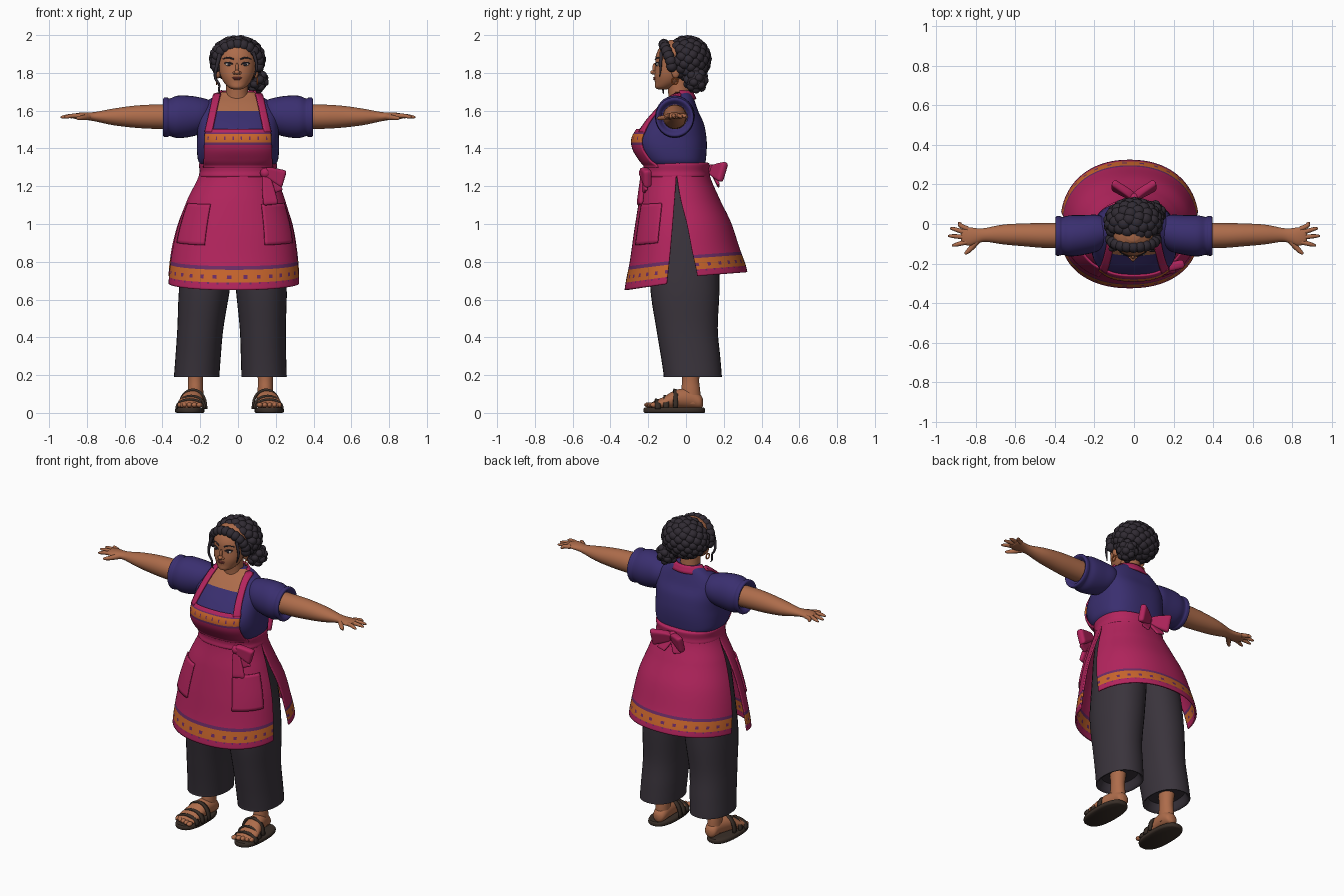
import bpy, bmesh, math
from mathutils import Vector, Matrix

if "Cube" in bpy.data.objects:
    bpy.data.objects.remove(bpy.data.objects["Cube"])


def material(name, *rgb):
    m = bpy.data.materials.new(name)
    m.use_nodes = True
    m.diffuse_color = (*rgb, 1)
    m.node_tree.nodes["Principled BSDF"].inputs["Base Color"].default_value = (*rgb, 1)
    return m


skin = material("warm brown skin", .42, .15, .07)
black = material("soft black hair", .03, .024, .033)
pink = material("raspberry cloth", .45, .018, .11)
orange = material("orange trim", .58, .13, .025)
purple = material("violet trim", .15, .025, .13)
navy = material("indigo blouse", .042, .028, .16)
grey = material("charcoal trousers", .042, .034, .045)
leather = material("dark leather", .04, .027, .02)
lip = material("rose lips", .27, .06, .05)
white = material("eye white", .6, .55, .5)


def finish(name, bm, mats, angle=50, thick=0):
    bmesh.ops.recalc_face_normals(bm, faces=bm.faces)
    me = bpy.data.meshes.new(name)
    bm.to_mesh(me)
    bm.free()
    for m in mats:
        me.materials.append(m)
    ob = bpy.data.objects.new(name, me)
    bpy.context.collection.objects.link(ob)
    bpy.ops.object.select_all(action='DESELECT')
    ob.select_set(True)
    bpy.context.view_layer.objects.active = ob
    bpy.ops.object.shade_smooth_by_angle(angle=math.radians(angle))
    if thick:
        mod = ob.modifiers.new("thickness", 'SOLIDIFY')
        mod.thickness, mod.offset = thick, 0
    return ob


def sheet(name, fn, mats, nu=24, nv=24, closed=False, rule=None, thick=0):
    """Grid surface fn(u, v); closed wraps u and caps both ends."""
    bm = bmesh.new()
    cols = nu if closed else nu + 1
    grid = [[bm.verts.new(fn(i / nu, j / nv)) for i in range(cols)] for j in range(nv + 1)]
    for j in range(nv):
        for i in range(nu):
            k = (i + 1) % cols
            f = bm.faces.new((grid[j][i], grid[j][k], grid[j + 1][k], grid[j + 1][i]))
            if rule:
                f.material_index = rule((i + .5) / nu, (j + .5) / nv, f.calc_center_median())
    if closed:
        bm.faces.new(grid[0])
        bm.faces.new(grid[-1])
    return finish(name, bm, mats, thick=thick)


def ring_at(rings, s):
    """Smooth interpolation through a list of tuples."""
    n = len(rings) - 1
    i = min(int(s * n), n - 1)
    t = s * n - i
    a, b, c, d = (rings[min(max(i + k, 0), n)] for k in (-1, 0, 1, 2))
    return [q + .5 * t * (r - p + t * (2 * p - 5 * q + 4 * r - w + t * (3 * (q - r) + w - p)))
            for p, q, r, w in zip(a, b, c, d)]


def oval(th, p):
    c, s = math.cos(th), math.sin(th)
    return (math.copysign(abs(c) ** (2 / p), c), math.copysign(abs(s) ** (2 / p), s))


def loft(name, rings, mats, axis=2, p=2, nu=32, steps=5, rule=None):
    """Rings are (position on axis, centre a, centre b, radius a, radius b)."""
    def fn(u, v):
        t, a, b, ra, rb = ring_at(rings, v)
        c, s = oval(u * math.tau, p)
        out = [a + ra * c, b + rb * s]
        out.insert(axis, t)
        return out
    return sheet(name, fn, mats, nu, steps * (len(rings) - 1), True, rule)


def front_of(rings, x, z, p, off=0):
    """Point on the front of an upright loft, pushed out by off."""
    lo, hi = 0, 1
    for _ in range(20):
        mid = (lo + hi) / 2
        lo, hi = (mid, hi) if ring_at(rings, mid)[0] < z else (lo, mid)
    _, cx, cy, rx, ry = ring_at(rings, lo)
    k = min(abs((x - cx) / rx), 1)
    return (x, cy - ry * (1 - k ** p) ** (1 / p) - off, z)


def blobs(name, items, mat, sub=3):
    bm = bmesh.new()
    for loc, size in items:
        bmesh.ops.create_icosphere(bm, subdivisions=sub, radius=1,
                                   matrix=Matrix.LocRotScale(Vector(loc), None, Vector(size)))
    return finish(name, bm, [mat])


def tube(name, pts, radii, mat):
    cu = bpy.data.curves.new(name, 'CURVE')
    cu.dimensions, cu.bevel_depth, cu.bevel_resolution, cu.use_fill_caps = '3D', 1, 3, True
    sp = cu.splines.new('NURBS')
    sp.points.add(len(pts) - 1)
    for q, co, r in zip(sp.points, pts, radii):
        q.co, q.radius = (*co, 1), r
    sp.use_endpoint_u, sp.order_u = True, 3
    cu.materials.append(mat)
    ob = bpy.data.objects.new(name, cu)
    bpy.context.collection.objects.link(ob)
    bpy.ops.object.select_all(action='DESELECT')
    ob.select_set(True)
    bpy.context.view_layer.objects.active = ob
    bpy.ops.object.convert(target='MESH')


def ribbon(name, start, end, side, w0, w1, thick):
    a, b, s = Vector(start), Vector(end), Vector(side).normalized()
    ob = sheet(name, lambda u, v: a.lerp(b, v) + s * (u - .5) * (w0 + (w1 - w0) * v ** .6),
               [pink], 4, 5, thick=thick)
    ob.modifiers.new("soften", 'SUBSURF').levels = 2


# Blouse body with bare neckline
torso = [(1.31, 0, -.055, .195, .155), (1.34, 0, -.065, .212, .17), (1.40, 0, -.08, .218, .19),
         (1.46, 0, -.082, .217, .19), (1.53, 0, -.065, .215, .16), (1.59, 0, -.05, .21, .118),
         (1.64, 0, -.035, .175, .085), (1.68, 0, -.02, .12, .055), (1.70, 0, -.02, .08, .04)]
P = 2.6
loft("blouse", torso, [navy, skin], p=P, nu=64, steps=6,
     rule=lambda u, v, c: int(c.z > 1.603 and c.y < -.03 and abs(c.x) < .11))
loft("neck", [(1.60, -.005, -.03, .075, .06), (1.68, -.005, -.035, .06, .058),
              (1.79, -.005, -.045, .06, .06)], [skin])


# Apron bib, straps and neck loop
def bib(u, v):
    z = 1.30 + .2 * v
    return front_of(torso, (2 * u - 1) * (.18 - .008 * v), z, P, .01)


def bib_rule(u, v, c):
    if .65 < v < .88:
        return 2 if .72 < v < .8 and int(u * 48) % 6 == 2 else 1
    return 2 if .6 < v < .65 or .88 < v < .91 else 0


sheet("apron_bib", bib, [pink, orange, purple], 48, 32, rule=bib_rule, thick=.01)
for s, side in ((-1, "right"), (1, "left")):
    sheet(side + "_apron_strap", lambda u, v: front_of(
        torso, s * (.138 - .045 * v + .036 * u), 1.485 + .205 * v, P, .012), [pink], 4, 20, thick=.012)
sheet("neck_loop", lambda u, v: (.115 * math.cos(u * math.pi) * (1 - .25 * v),
      -.035 + (.085 - .02 * v) * math.sin(u * math.pi), 1.66 + .045 * v), [pink], 24, 3, thick=.012)

# Waistband and skirt panels, split at both sides
loft("waistband", [(1.245, 0, -.05, .2, .165), (1.255, 0, -.05, .207, .175), (1.28, 0, -.05, .203, .172),
                   (1.315, 0, -.05, .207, .175), (1.325, 0, -.05, .198, .165)], [pink], p=2.3, nu=48)
FRONT = [(0, -.05, .198, .165), (-.01, -.05, .255, .195), (-.015, -.05, .302, .22),
         (-.02, -.05, .33, .242), (-.022, -.05, .345, .27)]
BACK = [(0, -.05, .198, .168), (-.01, -.04, .25, .21), (-.015, -.02, .3, .253),
        (-.02, -.01, .33, .287), (-.022, 0, .345, .32)]


def skirt(rings, sign, out=0):
    def fn(u, v):
        cx, cy, rx, ry = ring_at(rings, v)
        edge = .16 * v
        c, s = oval(edge + u * (math.pi - 2 * edge), 2.2)
        low = .69 - .04 * s if sign < 0 else .72 + .025 * s
        return (cx + (rx + out) * c, cy + sign * (ry + out) * s, 1.27 + (low - 1.27) * v)
    return fn


def hem_rule(u, v, c):
    if .825 < v < .94:
        return 2 if .87 < v < .9 and int(u * 96) % 7 < 2 else 1
    return 2 if .79 < v < .825 or (.94 < v < .955 and int(u * 96) % 5 == 0) else 0


for name, rings, sign in (("apron_front", FRONT, -1), ("apron_back", BACK, 1)):
    sheet(name, skirt(rings, sign), [pink, orange, purple], 96, 64, rule=hem_rule, thick=.01)
face = skirt(FRONT, -1, .009)
for u0, side in ((.1, "left"), (.66, "right")):
    sheet(side + "_pocket", lambda u, v: face(u0 + .24 * u, .27 + .35 * v), [pink], 12, 12, thick=.01)

# Bows at the hip and the back
ribbon("hip_bow_upper_loop", (.14, -.225, 1.28), (.245, -.2, 1.235), (.3, 0, 1), .04, .1, .045)
ribbon("hip_bow_tail", (.145, -.225, 1.27), (.175, -.245, 1.1), (1, .2, .1), .03, .085, .025)
ribbon("hip_bow_inner_tail", (.14, -.23, 1.27), (.215, -.215, 1.17), (1, .3, .4), .03, .06, .02)
blobs("bow_knots", [((.145, -.225, 1.27), (.028, .025, .028)), ((0, .135, 1.285), (.03, .025, .03))], pink)
for s, side in ((-1, "right"), (1, "left")):
    ribbon(side + "_back_bow_loop", (0, .135, 1.285), (s * .11, .2, 1.275), (0, .3, 1), .035, .115, .04)
    ribbon(side + "_back_bow_tail", (0, .135, 1.28), (s * .06, .175, 1.2), (1, 0, .3 * s), .03, .06, .015)

# Limbs, mirrored
for s, side in ((-1, "right"), (1, "left")):
    loft(side + "_sleeve", [(s * x, y, z, a, b) for x, y, z, a, b in (
        (.12, -.035, 1.585, .05, .06), (.18, -.045, 1.575, .09, .09), (.25, -.055, 1.57, .1, .108),
        (.32, -.06, 1.567, .104, .112), (.36, -.06, 1.565, .096, .1), (.375, -.06, 1.565, .1, .105),
        (.392, -.06, 1.565, .1, .104), (.395, -.06, 1.565, .088, .09), (.375, -.06, 1.565, .07, .07))],
        [navy], axis=0)
    loft(side + "_arm", [(s * x, y, z, a, b) for x, y, z, a, b in (
        (.3, -.058, 1.567, .066, .066), (.45, -.058, 1.568, .063, .064), (.55, -.055, 1.568, .058, .058),
        (.66, -.053, 1.567, .05, .044), (.75, -.055, 1.568, .035, .026), (.79, -.06, 1.57, .038, .021),
        (.83, -.063, 1.572, .046, .018), (.865, -.06, 1.571, .042, .014), (.875, -.06, 1.57, .03, .008))],
        [skin], axis=0)
    for i, (x, y, root) in enumerate(((.89, .005, -.025), (.93, -.022, -.047), (.94, -.06, -.068),
                                      (.92, -.108, -.09))):
        tube(f"{side}_finger_{i + 1}", [(s * .84, root, 1.572), (s * .88, (root + y) / 2, 1.574),
             (s * (x - .01), y, 1.566), (s * x, y, 1.565)], (.013, .012, .009, .004), skin)
    tube(side + "_thumb", [(s * .785, -.075, 1.568), (s * .82, -.12, 1.562), (s * .85, -.148, 1.56),
                           (s * .856, -.152, 1.56)], (.018, .014, .01, .004), skin)
    # Trouser leg, hollow at the hem
    loft(side + "_trouser_leg", [(z, mid + s * h, y, a, b) for z, mid, h, y, a, b in (
        (.24, -.04, .178, .035, .09, .12), (.2, -.04, .178, .035, .105, .14), (.19, -.04, .178, .035, .118, .153),
        (.205, -.04, .178, .035, .12, .154), (.3, -.038, .173, .024, .12, .157), (.45, -.034, .165, .005, .122, .163),
        (.66, -.027, .15, -.006, .135, .183), (.9, -.02, .125, -.01, .137, .18), (1.1, -.01, .1, -.035, .125, .16),
        (1.25, 0, .08, -.05, .105, .14))], [grey], p=2.2)
    # Foot and sandal
    ax, fx = -.04 + s * .185, -.045 + s * .21
    loft(side + "_ankle", [(.05, ax, .03, .042, .05), (.12, ax, .025, .041, .05), (.18, ax, .025, .04, .045),
                           (.28, ax, .03, .05, .055)], [skin])
    loft(side + "_foot", [(y, ax + (fx - ax) * k, z, a, b) for y, k, z, a, b in (
        (.09, 0, .055, .015, .02), (.075, 0, .06, .037, .037), (.03, 0, .075, .046, .052),
        (-.05, .5, .073, .055, .05), (-.12, 1, .052, .064, .032), (-.17, 1, .042, .062, .02),
        (-.185, 1, .038, .05, .012))], [skin], axis=1)
    blobs(side + "_toes", [((fx + s * (i * .026 - .05), -.2 + .008 * i, .042),
                            (.017 - .001 * i, .022, .014)) for i in range(5)], skin, 2)
    loft(side + "_sole", [(0, fx, -.062, .07, .158), (.006, fx, -.062, .078, .163),
                          (.02, fx, -.062, .078, .163), (.028, fx, -.062, .072, .158)], [leather], p=2.5)
    for i, (y, h, w) in enumerate(((-.15, .048, .03), (-.105, .067, .028), (-.055, .1, .025))):
        sheet(f"{side}_sandal_strap_{i + 1}", lambda u, v: (
            fx - s * .008 * i + .071 * math.cos(u * math.pi), y + w * (v - .5),
            .02 + (h - .25 * w * (v - .5)) * math.sin(u * math.pi) ** .8), [leather], 16, 2, thick=.012)

# Head and face
head = [(1.712, -.005, -.125, .018, .02), (1.722, -.005, -.115, .043, .048), (1.75, -.005, -.095, .07, .07),
        (1.79, -.005, -.083, .089, .085), (1.84, -.005, -.07, .099, .093), (1.89, -.005, -.06, .1, .1),
        (1.94, -.005, -.05, .085, .085), (1.975, -.005, -.04, .04, .045)]
loft("head", head, [skin], steps=6)
blobs("nose", [((-.005, -.172, 1.803), (.015, .017, .012)), ((-.005, -.166, 1.825), (.009, .012, .028))] +
      [((-.005 + s * .014, -.166, 1.8), (.009, .01, .008)) for s in (-1, 1)], skin)
blobs("lips", [((-.005, -.166, 1.774), (.026, .008, .005)), ((-.005, -.165, 1.767), (.02, .009, .005))], lip)
for s, side in ((-1, "right"), (1, "left")):
    x = -.005 + s * .043
    at = lambda dx, z, off: front_of(head, x + s * dx, z, 2, off)
    blobs(side + "_eye_white", [(at(0, 1.845, -.003), (.019, .008, .009))], white)
    blobs(side + "_iris", [(at(0, 1.845, .003), (.009, .004, .009))], black)
    tube(side + "_eyelid", [at(-.02, 1.845, .002), at(0, 1.862, .003), at(.024, 1.85, .002)],
         (.003, .005, .003), black)
    tube(side + "_eyebrow", [at(-.025, 1.872, .001), at(.005, 1.888, .001), at(.032, 1.873, .001)],
         (.004, .005, .002), black)
    blobs(side + "_ear", [((-.005 + s * .1, -.055, 1.805), (.014, .022, .034))], skin)
    bpy.ops.mesh.primitive_torus_add(location=(-.005 + s * .108, -.06, 1.755), rotation=(0, math.pi / 2, 0),
                                     major_radius=.016, minor_radius=.004, major_segments=20, minor_segments=8)
    bpy.context.object.name = side + "_earring"
    bpy.context.object.data.materials.append(orange)

# Curly hair: core, curls spread evenly, fringe arch and side bun
curls = [((-.003, .008, 1.872), (.133, .112, .114))]
for i in range(110):
    h = 1 - 2 * (i + .5) / 110
    r, a = math.sqrt(1 - h * h), i * 2.39996
    q = (-.003 + .12 * r * math.cos(a), .008 + .098 * r * math.sin(a), 1.872 + .1 * h)
    if q[1] > -.045 or q[2] > 1.945:
        curls.append((q, (.034, .032, .03)))
for i in range(13):
    a = math.pi * (i / 12 * 1.1 - .05)
    curls.append(((-.003 + .113 * math.cos(a), -.075 - .042 * max(math.sin(a), 0), 1.85 + .1 * math.sin(a)),
                  (.031, .03, .031)))
blobs("curly_hair", curls, black, 2)
bun = [((.095, .052, 1.762), (.062, .062, .065))]
for i in range(22):
    h = 1 - 2 * (i + .5) / 22
    r, a = math.sqrt(1 - h * h), i * 2.39996
    bun.append(((.095 + .046 * r * math.cos(a), .052 + .046 * r * math.sin(a), 1.762 + .05 * h), (.025, .025, .024)))
blobs("hair_bun", bun, black, 2)
tube("loose_lock_right", [(-.095, -.125, 1.9), (-.115, -.135, 1.83), (-.125, -.12, 1.77), (-.095, -.125, 1.74),
                          (-.105, -.12, 1.70), (-.09, -.12, 1.69)], (.012, .009, .007, .006, .005, .002), black)
tube("loose_lock_left", [(.08, -.13, 1.91), (.1, -.135, 1.86), (.097, -.135, 1.81), (.088, -.14, 1.78)],
     (.01, .008, .006, .002), black)
